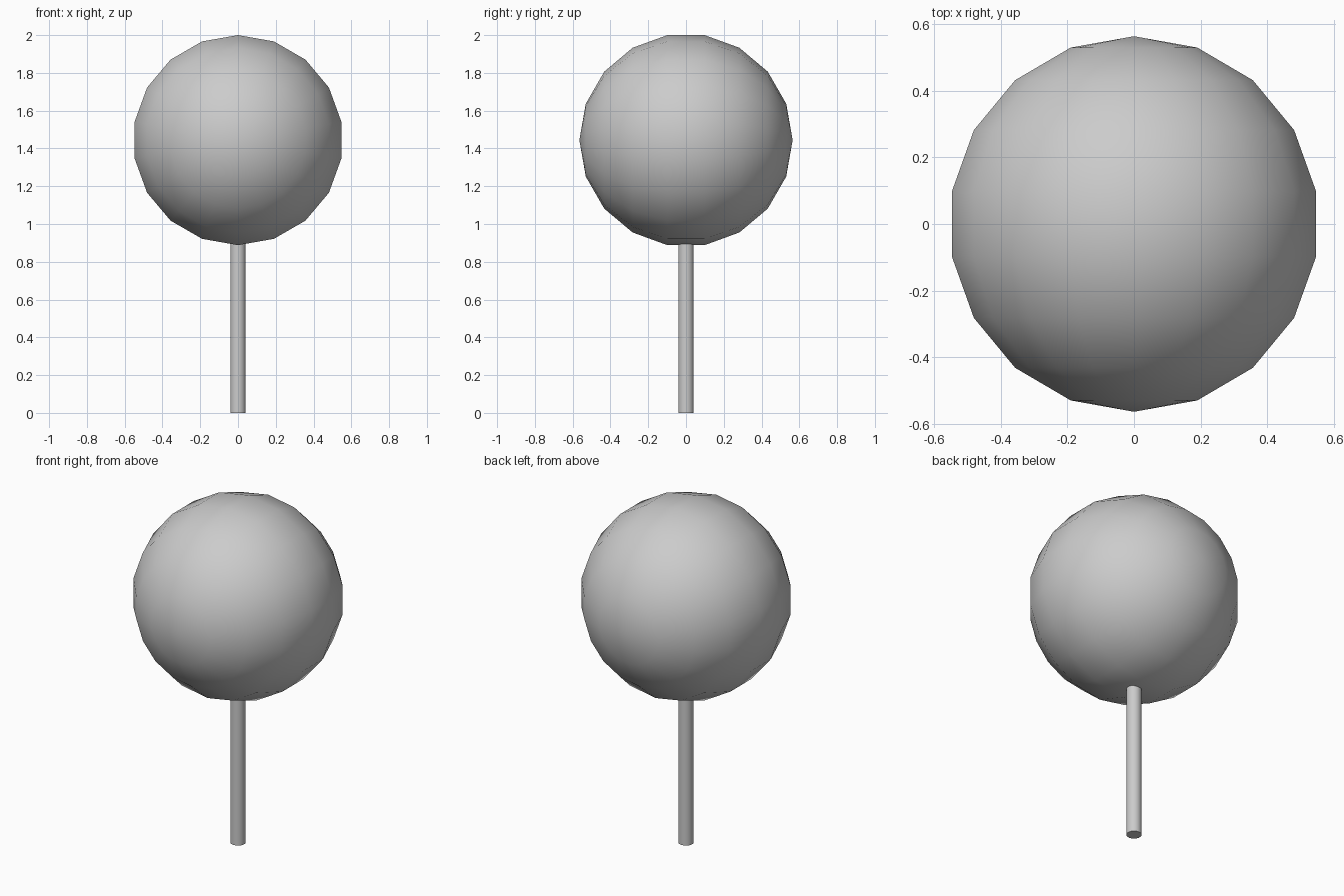
import bpy
from math import radians

if "Cube" in bpy.data.objects:
    bpy.data.objects.remove(bpy.data.objects["Cube"])

R = 0.5646          # ball radius
CENTRE_Z = 1.444
STICK_R = 0.041
STICK_TOP = 0.95    # tucked into the ball

# Round ball, poles pointing front and back
bpy.ops.mesh.primitive_uv_sphere_add(segments=18, ring_count=9, radius=R,
                                     location=(0, 0, CENTRE_Z),
                                     rotation=(radians(90), 0, 0))
ball = bpy.context.object
ball.name = "ball"
bpy.ops.object.shade_smooth()

# Thin straight stick
bpy.ops.mesh.primitive_cylinder_add(vertices=18, radius=STICK_R, depth=STICK_TOP,
                                    location=(0, 0, STICK_TOP / 2))
stick = bpy.context.object
stick.name = "stick"
bpy.ops.object.shade_smooth_by_angle(angle=radians(40))
